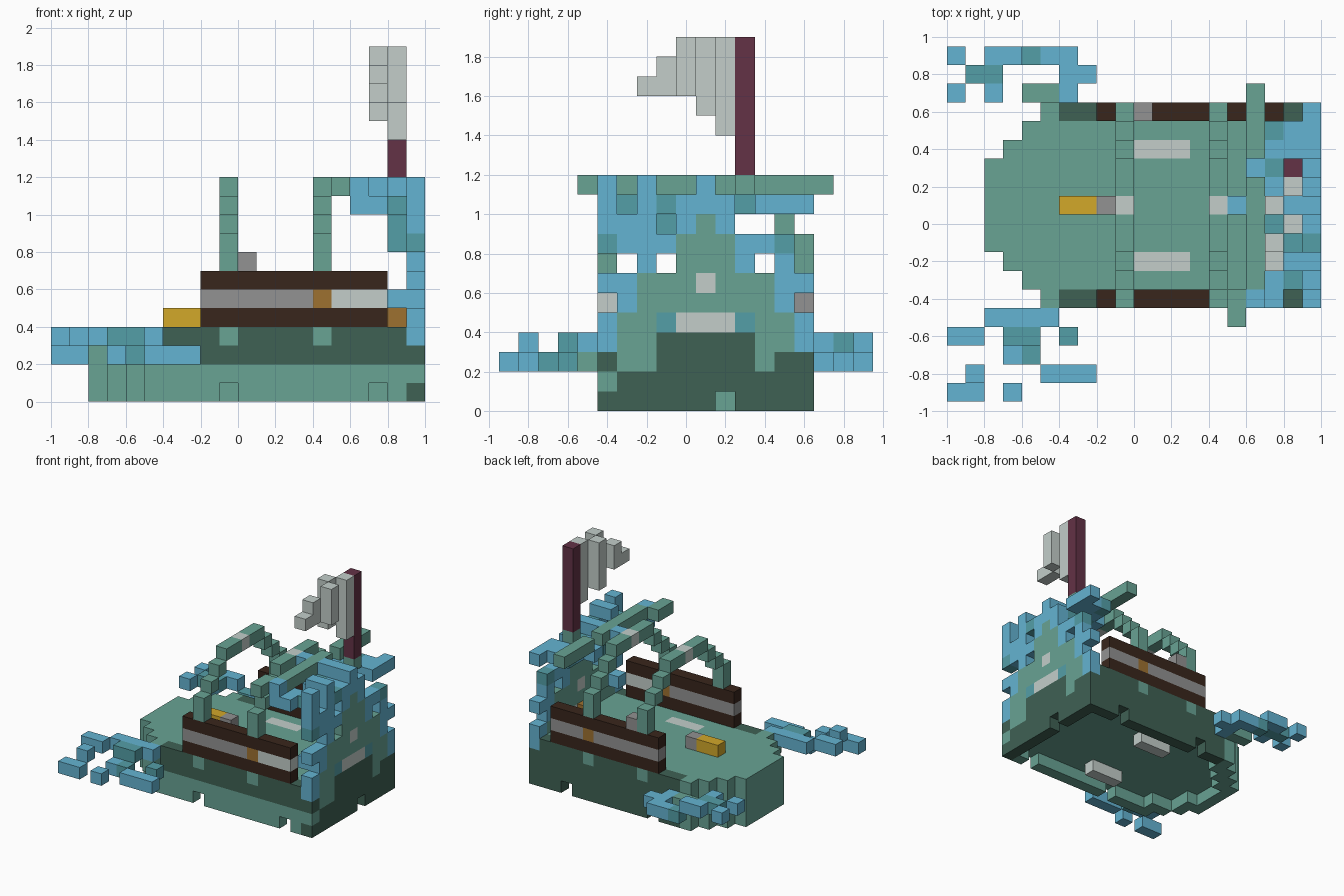
import bpy, bmesh

if "Cube" in bpy.data.objects:
    bpy.data.objects.remove(bpy.data.objects["Cube"], do_unlink=True)

S = 0.1  # block size
PALETTE = {
    "G": ("sea green", (104, 163, 148)), "D": ("dark green", (63, 97, 84)),
    "B": ("water blue", (100, 180, 210)), "T": ("teal", (84, 159, 167)),
    "K": ("dark brown", (57, 38, 28)), "M": ("mid gray", (146, 146, 146)),
    "W": ("pale gray", (195, 206, 202)), "Y": ("gold", (210, 168, 42)),
    "O": ("bronze", (158, 113, 48)), "R": ("maroon", (99, 50, 70)),
}
KEYS = list(PALETTE)


def linear(c):
    c /= 255
    return c / 12.92 if c < 0.04 else ((c + 0.055) / 1.055) ** 2.4


def make_material(name, rgb):
    m = bpy.data.materials.new(name)
    m.use_nodes = True
    col = [linear(c) for c in rgb] + [1]
    m.diffuse_color = col
    m.node_tree.nodes["Principled BSDF"].inputs["Base Color"].default_value = col
    return m


MATS = [make_material(*PALETTE[k]) for k in KEYS]


def build(name, cells):
    """Turn {(i, j, k): colour key} into one mesh of exposed block faces."""
    bm = bmesh.new()
    for cell, key in cells.items():
        for axis in range(3):
            for side in (0, 1):
                near = list(cell)
                near[axis] += 2 * side - 1
                if tuple(near) in cells:
                    continue
                u, v = (axis + 1) % 3, (axis + 2) % 3
                ring = []
                for a, b in ((0, 0), (1, 0), (1, 1), (0, 1)):
                    p = list(cell)
                    p[axis] += side
                    p[u] += a
                    p[v] += b
                    ring.append(bm.verts.new((p[0] * S, p[1] * S - 0.95, p[2] * S)))
                f = bm.faces.new(ring if side else ring[::-1])
                # Inner side of the back planks is light
                inward = key == "D" and cell[1] == 15 and axis == 1 and not side
                f.material_index = KEYS.index("G" if inward else key)
    bmesh.ops.remove_doubles(bm, verts=bm.verts, dist=0.001)
    bmesh.ops.dissolve_limit(bm, angle_limit=0.01, verts=bm.verts, edges=bm.edges,
                             delimit={"MATERIAL"})
    mesh = bpy.data.meshes.new(name)
    bm.to_mesh(mesh)
    bm.free()
    for m in MATS:
        mesh.materials.append(m)
    ob = bpy.data.objects.new(name, mesh)
    bpy.context.collection.objects.link(ob)


def box(key, xs, ys, zs):
    return {(i, j, k): key for i in range(*xs) for j in range(*ys) for k in range(*zs)}


def rows(lines, place):
    """Read block letters from strings; dots are gaps."""
    return {place(r, c): ch for r, line in enumerate(lines)
            for c, ch in enumerate(line) if ch != "."}


# Hull: stepped prow, dark side planks, open rim underneath
MID = 10


def bow(j):
    return -8 + max(0, abs(j - MID) - 2)


def in_plan(i, j):
    return 5 <= j <= 15 and bow(j) <= i <= 9


hull = {}
for j in range(5, 16):
    for i in range(bow(j), 10):
        for k in range(4):
            if i == 9 and k > 1:
                continue
            rim = not all(in_plan(i + a, j + b) for a in (-1, 0, 1) for b in (-1, 0, 1))
            if k == 0 and not rim:
                continue
            side = j in (5, 15) and i >= -4
            dark = (side and (k > 1 or j == 15)) or (i == 9 and (j > 5 or k == 0))
            if side and k == 3 and i in (-1, 4):
                dark = False
            hull[i, j, k] = "D" if dark else "G"
            if k == 3 and j in (7, 13) and 0 <= i < 3:
                hull[i, j, k] = "W"
# Notches in the bottom rim
for i, j in [(-1, 5), (7, 5), (6, 15), (-2, 15), (9, 11), (-6, 7)]:
    hull.pop((i, j, 0), None)
build("hull", hull)
for label, j in (("front", 7), ("back", 13)):
    build(label + "_keel_bar", box("W", (0, 3), (j, j + 1), (0, 1)))

# Side rails: gray core between two dark planks
for label, j in (("front", 5), ("back", 15)):
    rail = box("K", (-2, 8), (j, j + 1), (4, 7))
    rail.update(box("M", (-2, 8), (j, j + 1), (5, 6)))
    rail[4, j, 5] = "O"
    if j == 5:
        rail.update(box("W", (5, 8), (j, j + 1), (5, 6)))
    else:
        rail[0, j, 7] = "M"
    build(label + "_rail", rail)

# Arched ribs over the deck with pale keystones
for label, i in (("fore", -1), ("aft", 4)):
    rib = {}
    for j in range(5, 16):
        d = abs(j - MID)
        low, high = {5: (7, 9), 4: (9, 10), 3: (10, 11)}.get(d, (11, 12))
        rib.update(box("W" if d == 0 else "G", (i, i + 1), (j, j + 1), (low, high)))
    build(label + "_rib", rib)

# Deck fittings
gun = box("Y", (-4, -2), (MID, MID + 1), (4, 5))
gun[-2, MID, 4] = "M"
build("deck_gun", gun)
build("stern_chest", box("O", (8, 9), (MID, MID + 1), (4, 5)))

# Stern wall, top row first, broken up into spray near the top
STERN = [
    "B.B..B.....",
    "B.BTBBB.BBB",
    "BBB.BGB....",
    "TBBBGGGBBT.",
    "..B.GGGB.B.",
    "BBGGGWGGGBB",
    ".BGGGGGGGB.",
    "BGGTWWWTGGB",
    "BGGDDDDDGGB",
    "DGGDDDDDGDD",
]
build("stern_wall", rows(STERN, lambda r, c: (9, 5 + c, 11 - r)))

# Canopy ahead of the stern wall, one line per step across the deck:
# green ridge blocks on top, spray one block lower except on the crest lines
CANOPY = [
    "G...", "GB..", ".GBT", ".G.B", ".GB.", ".GTB", "BGBB",
    ".GBT", ".BTG", ".GBB", ".GTB", ".G..", ".G..",
]
CRESTS = (1, 3, 6)
build("canopy", {(i, j, 11 if key == "G" or j - 4 in CRESTS else 10): key
                 for (i, j, _), key in rows(CANOPY, lambda r, c: (5 + c, 4 + r, 0)).items()})
spray = box("T", (8, 9), (8, 9), (8, 10))
spray.update(box("B", (8, 9), (6, 7), (5, 6)))
spray.update(box("B", (6, 8), (5, 6), (10, 11)))
build("stern_spray", spray)

# Mast and waving flag
build("mast", box("R", (8, 9), (12, 13), (12, 19)))
flag = {}
for j, i, low, high in ((11, 8, 14, 19), (10, 7, 15, 19), (9, 8, 16, 19),
                        (8, 7, 16, 18), (7, 7, 16, 17)):
    flag.update(box("W", (i, i + 1), (j, j + 1), (low, high)))
build("flag", flag)

# Water splashes beside the bow
FRONT = [
    "BB.B....",
    ".B...BBB",
    "...BT...",
    "BB.TT.T.",
    "..BBBB..",
]


def front_level(r, c):
    return 3 if (r, c) == (1, 1) or r == 4 or (r == 3 and c < 5) else 2


front = rows(FRONT, lambda r, c: (c - 10, r, front_level(r, c)))
front[-5, 4, 2] = "G"
build("front_splash", front)
BACK = [
    "B.B.GGB.",
    ".TT...BB",
    "B.BBTBB.",
]
back = rows(BACK, lambda r, c: (c - 10, 16 + r, 3 if c < 4 else 2))
build("back_splash", back)
